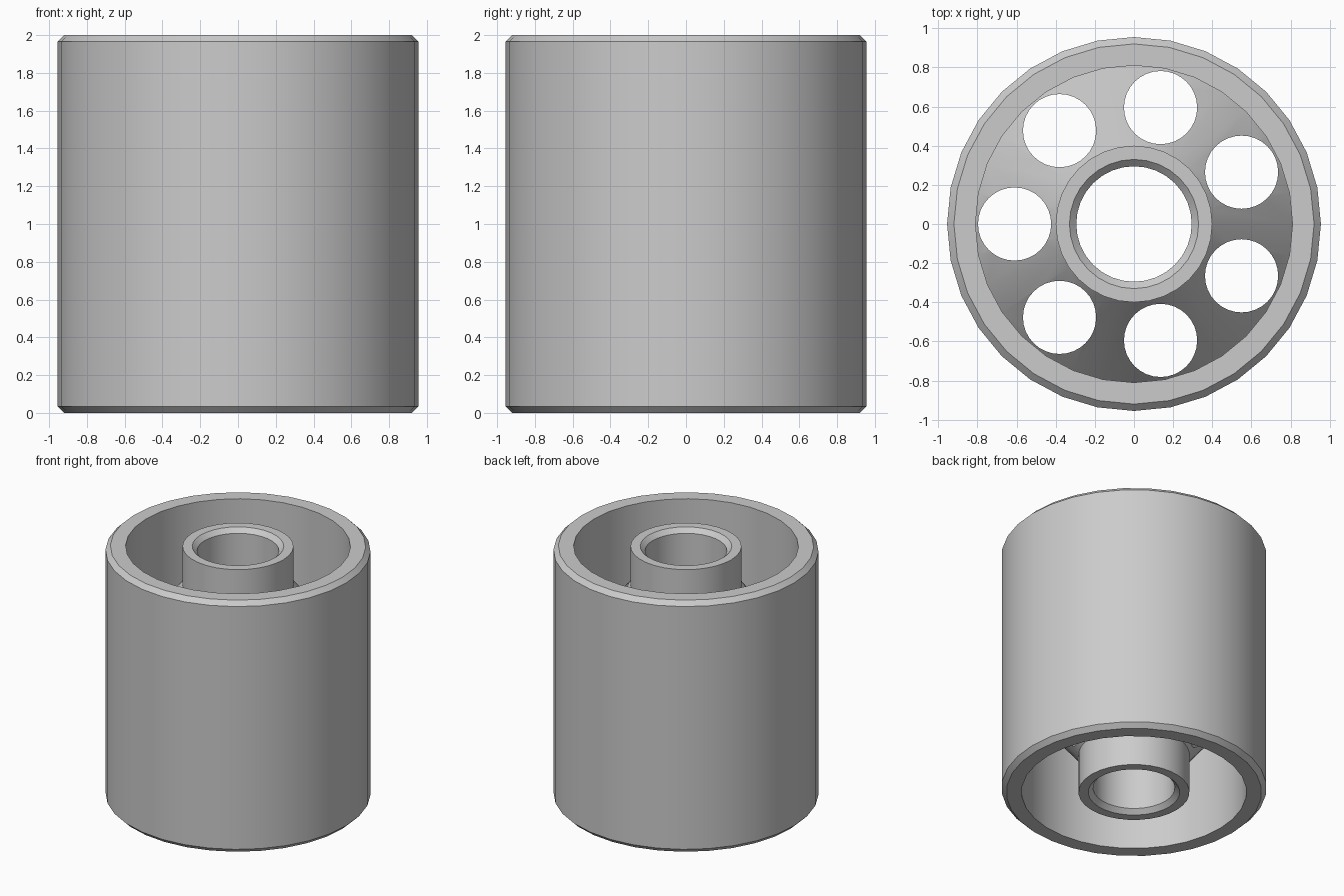
import bpy, bmesh, math

cube = bpy.data.objects.get("Cube")
if cube:
    bpy.data.objects.remove(cube, do_unlink=True)

SEGMENTS = 32
HOLES = 7

grey = bpy.data.materials.new("plain grey")
grey.use_nodes = True
colour = (0.6, 0.6, 0.6, 1)
grey.diffuse_color = colour
grey.node_tree.nodes["Principled BSDF"].inputs["Base Color"].default_value = colour


def finish(name, bm):
    bmesh.ops.recalc_face_normals(bm, faces=bm.faces)
    mesh = bpy.data.meshes.new(name)
    bm.to_mesh(mesh)
    bm.free()
    mesh.materials.append(grey)
    obj = bpy.data.objects.new(name, mesh)
    bpy.context.collection.objects.link(obj)
    return obj


# Upper half of the section (radius, height), mirrored about mid height:
# chamfered shell, open recess, conical web, hub and chamfered bore
upper = [(0.955, 1.965), (0.92, 2), (0.81, 2), (0.81, 1.2),
         (0.40, 1.69), (0.40, 2), (0.33, 2), (0.295, 1.965)]
section = upper + [(r, 2 - z) for r, z in reversed(upper)]

bm = bmesh.new()
rings = []
for i in range(SEGMENTS):
    a = math.tau * i / SEGMENTS
    rings.append([bm.verts.new((r * math.cos(a), r * math.sin(a), z))
                  for r, z in section])
for i, ring in enumerate(rings):
    following = rings[(i + 1) % SEGMENTS]
    for j in range(len(section)):
        k = (j + 1) % len(section)
        bm.faces.new((ring[j], ring[k], following[k], following[j]))
roller = finish("roller", bm)

# Ring of round holes through the web
bm = bmesh.new()
for i in range(HOLES):
    a = math.pi + math.tau * i / HOLES
    made = bmesh.ops.create_cone(bm, cap_ends=True, segments=SEGMENTS,
                                 radius1=0.187, radius2=0.187, depth=1.7)
    bmesh.ops.translate(bm, verts=made["verts"],
                        vec=(0.61 * math.cos(a), 0.61 * math.sin(a), 1))
cutter = finish("hole_cutter", bm)
cutter.hide_render = True

bpy.ops.object.select_all(action="DESELECT")
roller.select_set(True)
bpy.context.view_layer.objects.active = roller
cut = roller.modifiers.new("web holes", "BOOLEAN")
cut.operation = "DIFFERENCE"
cut.solver = "EXACT"
cut.object = cutter
bpy.ops.object.modifier_apply(modifier=cut.name)
bpy.data.objects.remove(cutter, do_unlink=True)

bpy.ops.object.shade_smooth_by_angle(angle=math.radians(30))
